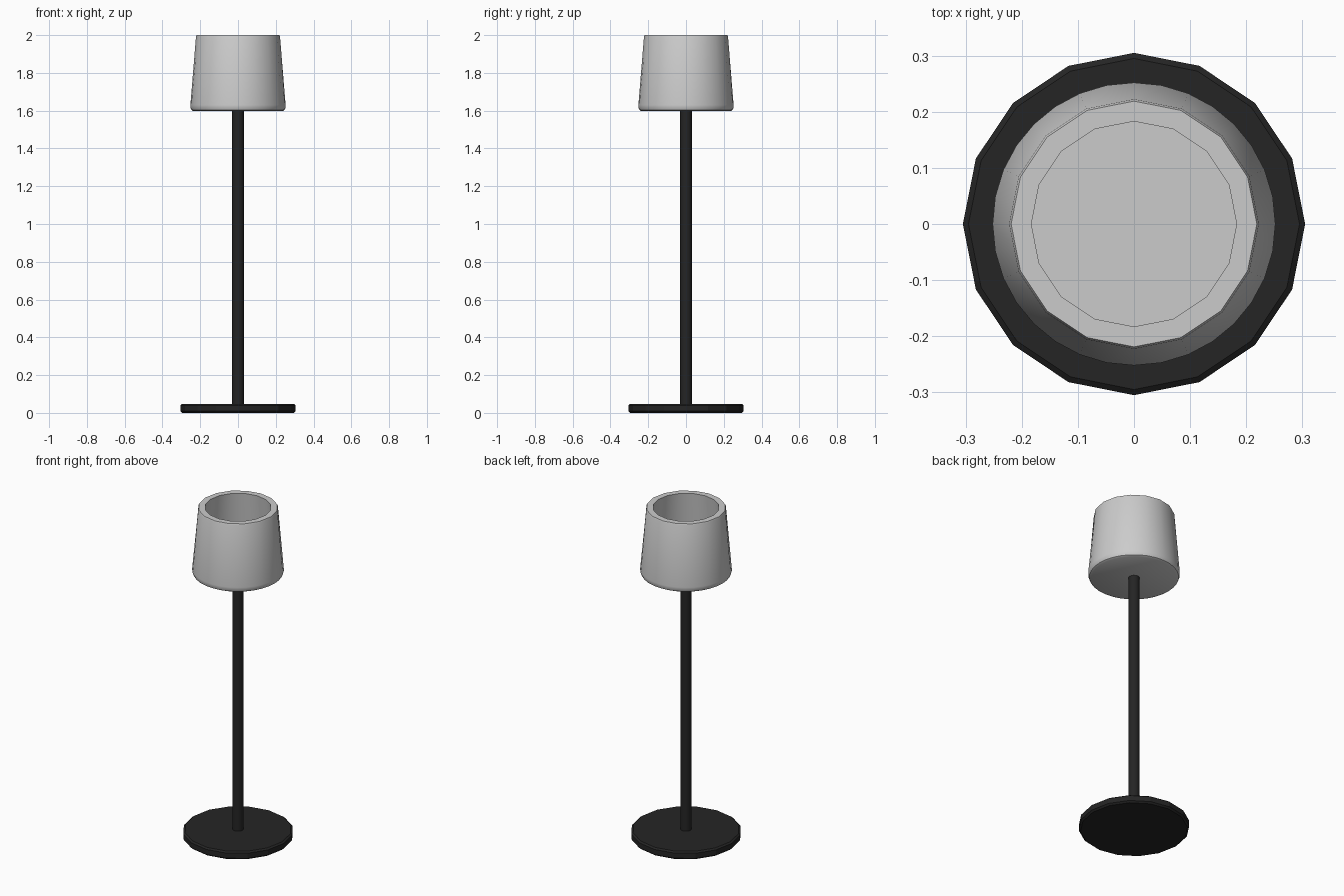
import bpy, bmesh, math

if "Cube" in bpy.data.objects:
    bpy.data.objects.remove(bpy.data.objects["Cube"])

black = bpy.data.materials.new("black_metal")
black.diffuse_color = (0.018, 0.018, 0.018, 1)
black.use_nodes = True
black.node_tree.nodes["Principled BSDF"].inputs["Base Color"].default_value = black.diffuse_color


def lathe(name, profile, sides, material=None, angle=35):
    """Spin (radius, z, faceted) points round z; faceted rings keep half the corners."""
    bm = bmesh.new()
    rings = []
    for r, z, faceted in profile:
        ring = []
        for i in range(sides):
            a = 2 * math.pi * i / sides
            k = math.cos(2 * math.pi / sides) if faceted and i % 2 else 1
            ring.append(bm.verts.new((r * k * math.cos(a), r * k * math.sin(a), z)))
        rings.append(ring)
    for low, high in zip(rings, rings[1:]):
        for i in range(sides):
            j = (i + 1) % sides
            bm.faces.new((low[i], low[j], high[j], high[i]))
    bm.faces.new(rings[0][::-1])
    bm.faces.new(rings[-1])
    bmesh.ops.recalc_face_normals(bm, faces=bm.faces[:])
    mesh = bpy.data.meshes.new(name)
    bm.to_mesh(mesh)
    bm.free()
    ob = bpy.data.objects.new(name, mesh)
    bpy.context.collection.objects.link(ob)
    if material:
        mesh.materials.append(material)
    bpy.ops.object.select_all(action='DESELECT')
    ob.select_set(True)
    bpy.context.view_layer.objects.active = ob
    bpy.ops.object.shade_smooth_by_angle(angle=math.radians(angle))
    return ob


# sixteen-sided foot plate with a small chamfer
lathe("base", [(0.295, 0.0, False), (0.305, 0.009, False),
               (0.305, 0.04, False), (0.295, 0.048, False)], 16, black, 20)

# slim stem
lathe("pole", [(0.031, 0.04, False), (0.031, 1.61, False)], 16, black)

# tapered hollow shade: rounded closed bottom, thick rim, inner wall and floor
lathe("shade", [(0.235, 1.597, False), (0.246, 1.603, False), (0.252, 1.617, False),
                (0.252, 1.63, False), (0.2225, 1.992, True), (0.219, 2.0, True),
                (0.183, 2.0, True), (0.212, 1.64, False)], 32)
